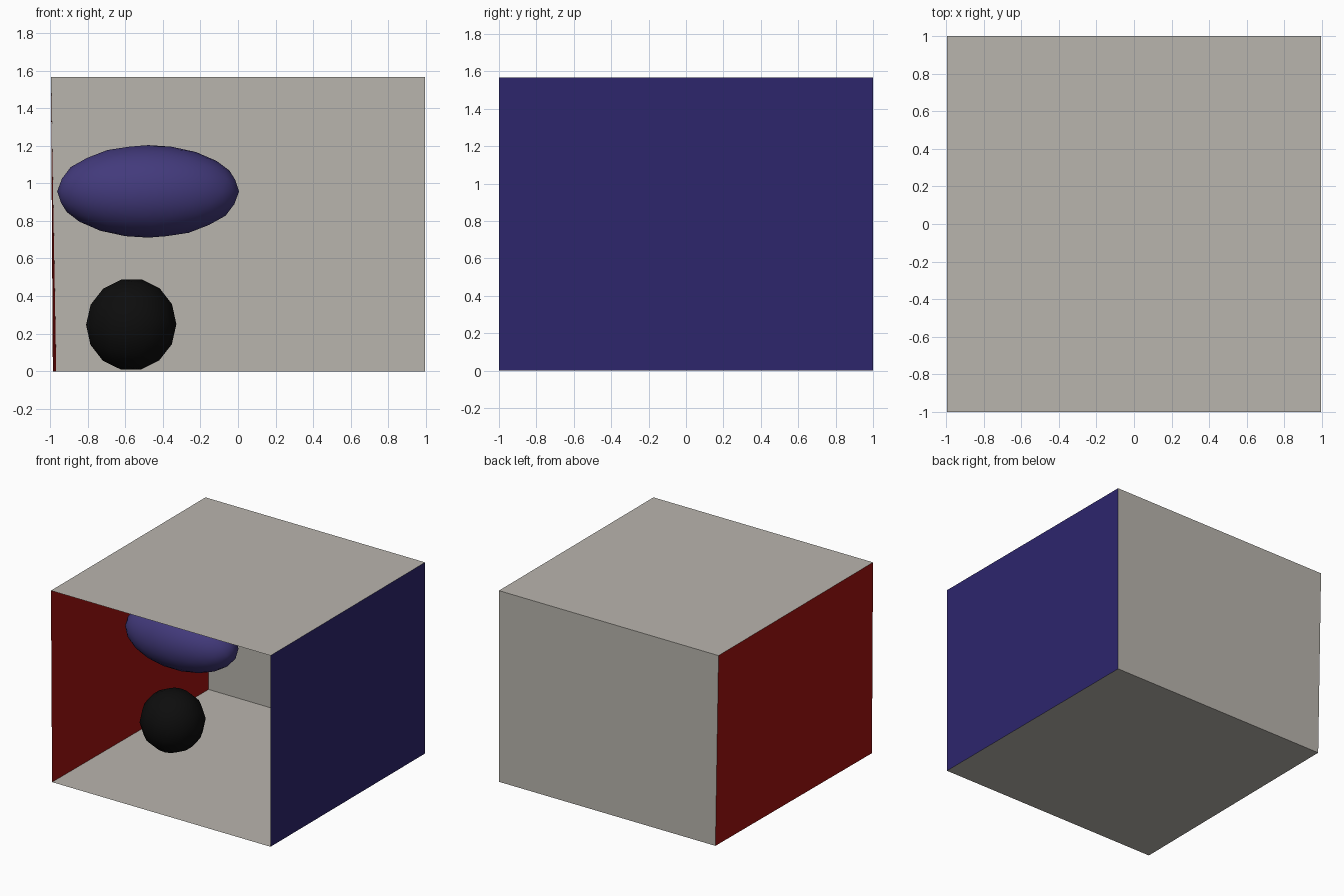
import bpy
from math import radians

if "Cube" in bpy.data.objects:
    bpy.data.objects.remove(bpy.data.objects["Cube"])


def material(name, rgb):
    m = bpy.data.materials.new(name)
    m.diffuse_color = (*rgb, 1)
    m.use_nodes = True
    m.node_tree.nodes["Principled BSDF"].inputs["Base Color"].default_value = m.diffuse_color
    return m


grey = material("warm_grey", (0.485, 0.462, 0.42))
red = material("red", (0.355, 0.006, 0.005))
blue = material("blue", (0.026, 0.019, 0.152))
violet = material("violet", (0.055, 0.042, 0.2))
black = material("black", (0.004, 0.004, 0.004))


def panel(name, corners, mat):
    me = bpy.data.meshes.new(name)
    me.from_pydata(corners, [], [(0, 1, 2, 3)])
    me.materials.append(mat)
    ob = bpy.data.objects.new(name, me)
    bpy.context.collection.objects.link(ob)
    return ob


# Room corners (the left wall leans slightly)
H, R = 1.566, 0.995
floor_fl, floor_bl = (-0.985, -1, 0), (-0.967, 1, 0)
floor_fr, floor_br = (R, -1, 0), (R, 1, 0)
top_fl, top_bl = (-R, -1, H), (-R, 1, H)
top_fr, top_br = (R, -1, H), (R, 1, H)

panel("floor", [floor_fl, floor_fr, floor_br, floor_bl], grey)
panel("ceiling", [top_fl, top_bl, top_br, top_fr], grey)
panel("back_wall", [floor_bl, floor_br, top_br, top_bl], grey)
panel("left_wall", [floor_fl, floor_bl, top_bl, top_fl], red)
panel("right_wall", [floor_br, floor_fr, top_fr, top_br], blue)

# Small lamp panel just under the ceiling
z = H - 0.01
panel("ceiling_lamp", [(-0.23, -0.18, z), (-0.23, 0.19, z),
                       (0.24, 0.19, z), (0.24, -0.18, z)], grey)


def finish(name, mat):
    ob = bpy.context.object
    ob.name = name
    ob.data.materials.append(mat)
    bpy.ops.object.shade_smooth()
    return ob


# Floating ellipsoid
bpy.ops.mesh.primitive_ico_sphere_add(subdivisions=3, radius=1, location=(-0.478, -0.045, 0.957))
finish("ellipsoid", violet).scale = (0.484, 0.247, 0.246)

# Ball near the floor, coarse and turned so a flat facet is on top
bpy.ops.mesh.primitive_uv_sphere_add(segments=14, ring_count=7, radius=0.246,
                                     location=(-0.568, -0.035, 0.249),
                                     rotation=(0, radians(180 / 14), 0))
finish("ball", black)
